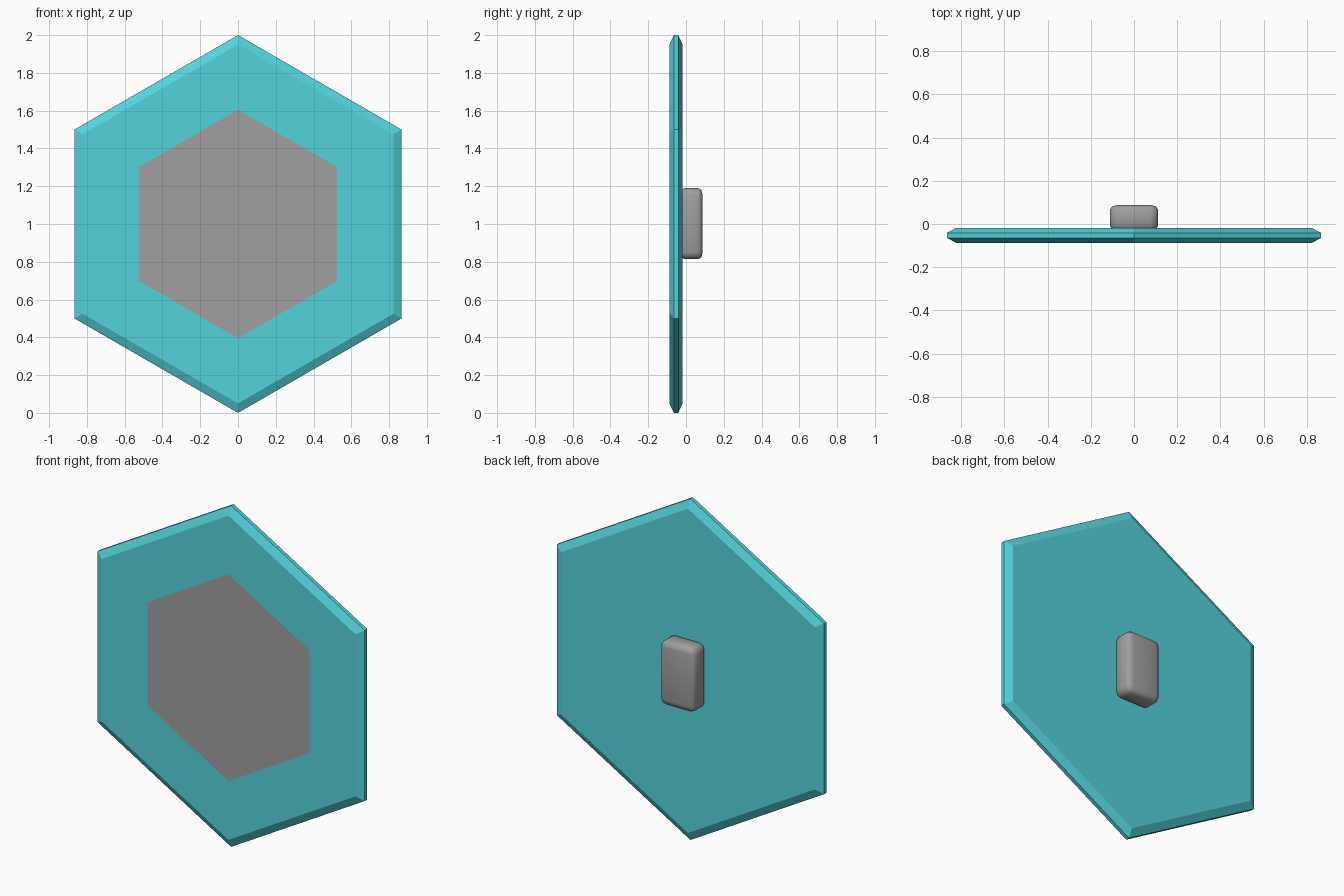
import bpy
import bmesh
from math import sin, cos, pi

cube = bpy.data.objects.get("Cube")
if cube:
    bpy.data.objects.remove(cube, do_unlink=True)


def make_material(name, colour):
    mat = bpy.data.materials.new(name)
    mat.use_nodes = True
    mat.diffuse_color = (*colour, 1)
    mat.node_tree.nodes["Principled BSDF"].inputs["Base Color"].default_value = (*colour, 1)
    return mat


def add_object(name, bm, *materials):
    bmesh.ops.recalc_face_normals(bm, faces=bm.faces)
    mesh = bpy.data.meshes.new(name)
    bm.to_mesh(mesh)
    bm.free()
    for mat in materials:
        mesh.materials.append(mat)
    obj = bpy.data.objects.new(name, mesh)
    bpy.context.collection.objects.link(obj)
    return obj


teal = make_material("teal", (0.09, 0.65, 0.72))
grey = make_material("grey", (0.35, 0.35, 0.35))

# Hexagonal plate: rings of (radius, y) from the inlaid front panel to the back face
SIDES = 6
profile = [(0.605, -0.088), (0.95, -0.088), (1.0, -0.064), (1.0, -0.041), (0.95, -0.018)]
bm = bmesh.new()
rings = [[bm.verts.new((r * sin(2 * pi * i / SIDES), y, 1 + r * cos(2 * pi * i / SIDES)))
          for i in range(SIDES)] for r, y in profile]
for a, b in zip(rings, rings[1:]):
    for i in range(SIDES):
        j = (i + 1) % SIDES
        bm.faces.new((a[i], a[j], b[j], b[i]))
bm.faces.new(rings[-1])
panel = bm.faces.new(rings[0])
panel.material_index = 1
add_object("hexagonal_plate", bm, teal, grey)

# Rounded grip on the back, bevelled before being flattened in depth
FLATTEN = 0.6
bm = bmesh.new()
bmesh.ops.create_cube(bm, size=1)
bmesh.ops.scale(bm, vec=(0.224, 0.118 / FLATTEN, 0.376), verts=bm.verts)
bmesh.ops.bevel(bm, geom=bm.edges[:], offset=0.036, offset_type='OFFSET',
                segments=2, profile=0.5, affect='EDGES')
bmesh.ops.scale(bm, vec=(1, FLATTEN, 1), verts=bm.verts)
bmesh.ops.translate(bm, vec=(0, 0.029, 1.002), verts=bm.verts)
for face in bm.faces:
    face.smooth = True
add_object("back_grip", bm, grey)
